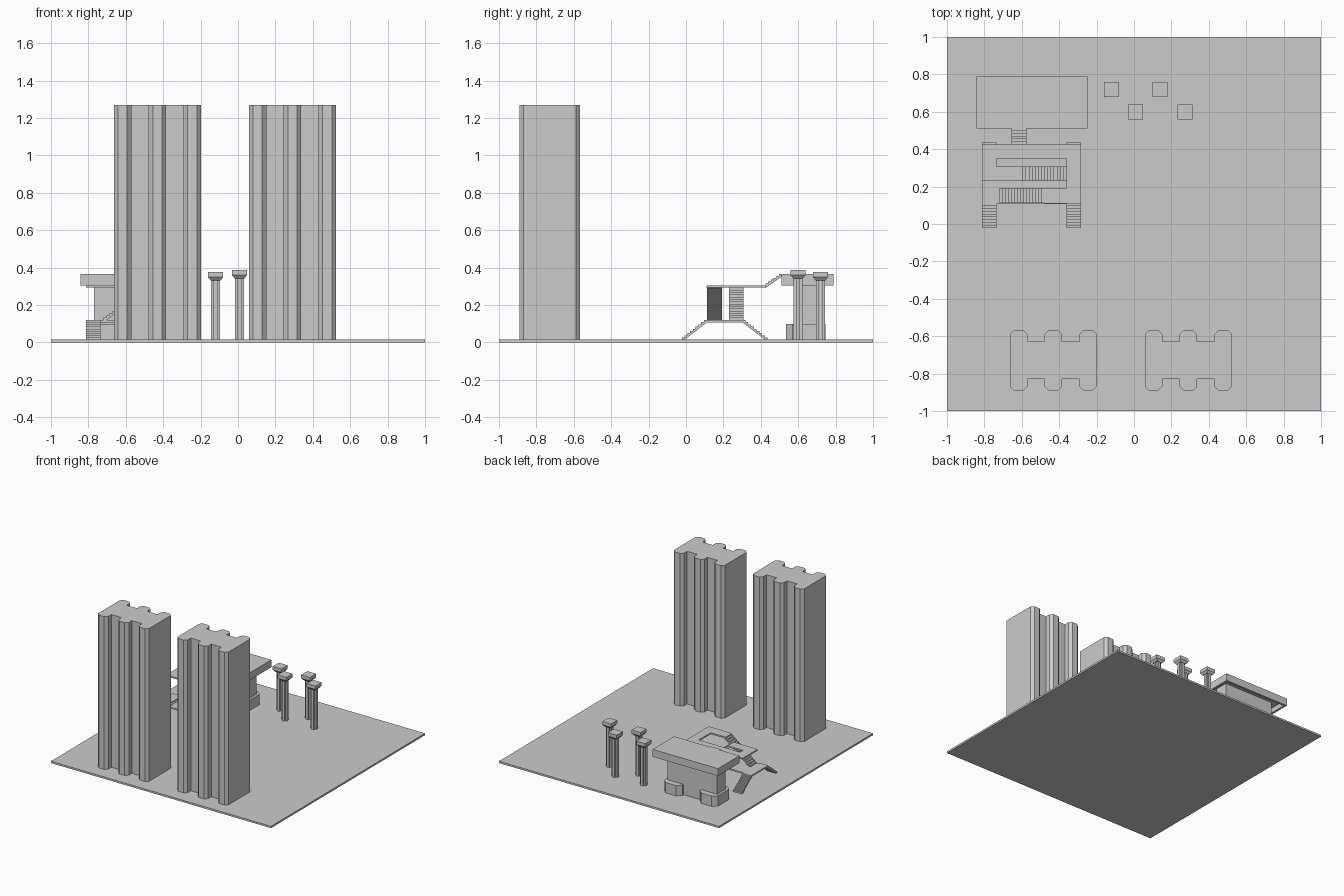
import bpy, bmesh
from mathutils import Vector

if "Cube" in bpy.data.objects:
    bpy.data.objects.remove(bpy.data.objects["Cube"])

G = 0.015  # ground top


def prism(name, pts, place, a, b):
    """Extrude a 2D outline between depths a and b; place(u, v, d) maps to xyz."""
    bm = bmesh.new()
    lo = [bm.verts.new(place(u, v, a)) for u, v in pts]
    hi = [bm.verts.new(place(u, v, b)) for u, v in pts]
    n = len(pts)
    bm.faces.new(lo)
    bm.faces.new(hi)
    for i in range(n):
        j = (i + 1) % n
        bm.faces.new((lo[i], lo[j], hi[j], hi[i]))
    bmesh.ops.recalc_face_normals(bm, faces=bm.faces)
    me = bpy.data.meshes.new(name)
    bm.to_mesh(me)
    bm.free()
    ob = bpy.data.objects.new(name, me)
    bpy.context.collection.objects.link(ob)
    return ob


def up(u, v, d):
    return Vector((u, v, d))


def box(name, x0, x1, y0, y1, z0, z1):
    return prism(name, [(x0, y0), (x1, y0), (x1, y1), (x0, y1)], up, z0, z1)


def chamfered(x0, x1, y0, y1, c):
    return [(x0 + c, y0), (x1 - c, y0), (x1, y0 + c), (x1, y1 - c),
            (x1 - c, y1), (x0 + c, y1), (x0, y1 - c), (x0, y0 + c)]


def flight(name, axis, s0, z0, s1, z1, a, b, n, t=0.014):
    """Stepped flight rising from (s0, z0) to (s1, z1), spanning a..b across."""
    ds, dz = (s1 - s0) / n, (z1 - z0) / n
    pts = [(s0, z0)]
    for i in range(n):
        pts += [(s0 + i * ds, z0 + (i + 1) * dz), (s0 + (i + 1) * ds, z0 + (i + 1) * dz)]
    pts += [(s1, z1 - t), (s0 + ds, z0)] if z0 <= G else [(s1, z1 - t), (s0, z0 - t)]
    if axis == 'x':
        return prism(name, pts, lambda u, v, d: Vector((u, d, v)), a, b)
    return prism(name, pts, lambda u, v, d: Vector((d, u, v)), a, b)


# ground slab
box("ground_slab", -1, 1, -1, 1, 0, G)

# twin towers with three chamfered ribs on front and back
W, H, NOTCH, C = 0.465, 0.162, 0.062, 0.022
rib = W / 5
front = []
for i in range(3):
    x0 = -W / 2 + 2 * i * rib
    x1 = x0 + rib
    if i:
        front.append((x0, -H + NOTCH))
    front += [(x0, -H + C), (x0 + C, -H), (x1 - C, -H), (x1, -H + C)]
    if i < 2:
        front.append((x1, -H + NOTCH))
outline = front + [(-x, -y) for x, y in front]
for side, cx in (("left", -0.431), ("right", 0.291)):
    prism(side + "_tower", [(x + cx, y - 0.729) for x, y in outline], up, G, 1.27)

# station roof: slab with a rim hanging below it
RX0, RX1, RY0, RY1, R = -0.842, -0.249, 0.51, 0.788, 0.025
roof = box("roof", RX0, RX1, RY0, RY1, 0.305, 0.366)
bm = bmesh.new()
bm.from_mesh(roof.data)
bm.normal_update()
under = [f for f in bm.faces if f.normal.z < -0.9]
bmesh.ops.inset_region(bm, faces=under, thickness=R)
ext = bmesh.ops.extrude_face_region(bm, geom=under)
bmesh.ops.delete(bm, geom=under, context='FACES')
bmesh.ops.translate(bm, vec=(0, 0, 0.04),
                    verts=[v for v in ext["geom"] if isinstance(v, bmesh.types.BMVert)])
bmesh.ops.recalc_face_normals(bm, faces=bm.faces)
bm.to_mesh(roof.data)
bm.free()

# station core and its two chamfered bases
box("station_core", -0.77, -0.32, 0.585, 0.695, G, 0.346)
prism("left_base", chamfered(-0.79, -0.625, 0.535, 0.745, 0.035), up, G, 0.1)
prism("right_base", chamfered(-0.465, -0.30, 0.535, 0.745, 0.035), up, G, 0.1)

# free-standing pillars with flared square caps
for k, (x, y, top) in enumerate([(-0.12, 0.719, 0.377), (0.139, 0.719, 0.377),
                                 (0.008, 0.599, 0.388), (0.273, 0.599, 0.388)], 1):
    s, n = 0.025, 0.011
    q = [(s, -n), (s, n), (n, n), (n, s)]
    plus = q + [(-n, s), (-n, n), (-s, n)] + [(-s, -n), (-n, -n), (-n, -s), (n, -s), (n, -n)]
    prism(f"pillar_{k}", [(x + u, y + v) for u, v in plus], up, G, top - 0.035)
    h = 0.04
    box(f"pillar_cap_{k}", x - h, x + h, y - h, y + h, top - 0.028, top)
    flare = box(f"pillar_flare_{k}", x - h, x + h, y - h, y + h, top - 0.045, top - 0.028)
    for v in flare.data.vertices:
        if v.co.z < top - 0.04:
            v.co.x = x + (v.co.x - x) * 0.65
            v.co.y = y + (v.co.y - y) * 0.65

# stair structure: lower landing and upper deck
X0, XA, XB, X1 = -0.813, -0.735, -0.36, -0.283
LOW, TOP, T = 0.12, 0.305, 0.012
box("lower_landing", X0, X1, 0.108, 0.305, LOW - T, LOW)
deck = [(X0, 0.425), (X0, 0.23), (XA, 0.23), (-0.61, 0.23), (-0.61, 0.307), (XA, 0.307),
        (XA, 0.348), (XB, 0.348), (XB, 0.193), (-0.48, 0.193), (-0.48, 0.11), (X1, 0.11),
        (X1, 0.425)]
prism("upper_deck", deck, up, TOP - T, TOP)

# inner flights between the landing and the deck
flight("front_inner_stair", 'x', -0.72, LOW, -0.48, TOP, 0.112, 0.193, 15)
flight("back_inner_stair", 'x', XB, LOW, -0.61, TOP, 0.23, 0.307, 15)

# outer flights from the ground to the landing
for side, a, b in (("left", X0, XA), ("right", XB, X1)):
    flight(side + "_front_stair", 'y', -0.022, G, 0.11, LOW, a, b, 9)
    flight(side + "_back_stair", 'y', 0.437, G, 0.303, LOW, a, b, 9)

# flight from the deck up to the station roof
flight("roof_stair", 'y', 0.425, TOP, 0.512, 0.366, -0.655, -0.575, 6)
